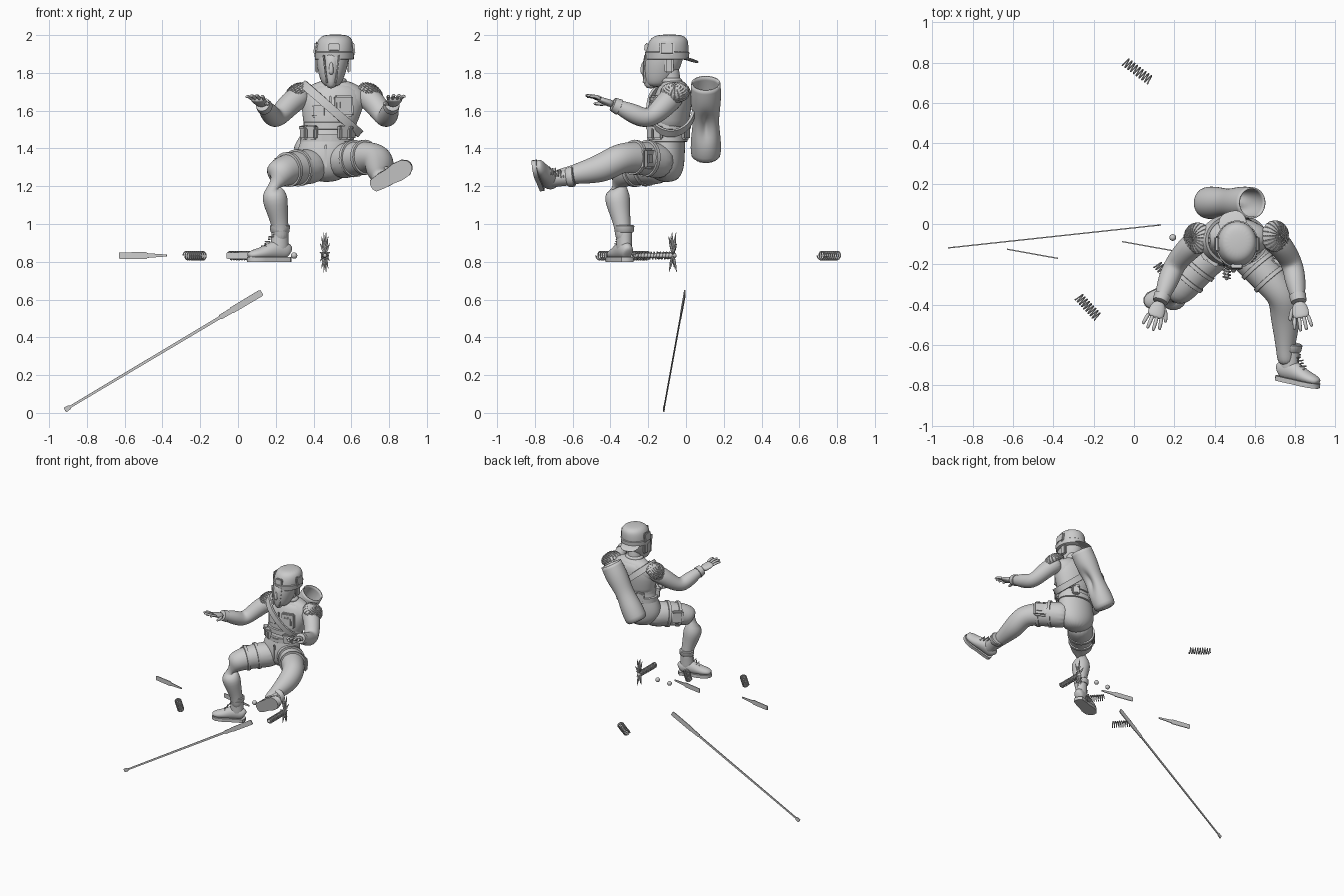
import bpy, bmesh, math
from mathutils import Vector as V, Matrix

def add(name, bm, sub=0, angle=40):
    bmesh.ops.recalc_face_normals(bm, faces=bm.faces)
    me = bpy.data.meshes.new(name)
    bm.to_mesh(me); bm.free()
    ob = bpy.data.objects.new(name, me)
    bpy.context.collection.objects.link(ob)
    if sub:
        m = ob.modifiers.new("smooth", 'SUBSURF'); m.levels = m.render_levels = sub
    bpy.ops.object.select_all(action='DESELECT')
    ob.select_set(True); bpy.context.view_layer.objects.active = ob
    if sub:
        bpy.ops.object.shade_smooth()
    else:
        bpy.ops.object.shade_smooth_by_angle(angle=math.radians(angle))
    return ob

def loft(name, secs, axis=None, ref=(0, 0, 1), n=16, sub=2, caps=(1, 1), mat=None):
    """Tube through sections (x, y, z, half width[, half depth])."""
    bm, rings, P = bmesh.new(), [], [V(s[:3]) for s in secs]
    for i, s in enumerate(secs):
        t = V(axis) if axis else P[min(i + 1, len(P) - 1)] - P[max(i - 1, 0)]
        t.normalize()
        r = V(ref) if abs(t.dot(V(ref))) < .95 else V((0, 1, 0))
        u = r.cross(t).normalized(); w = t.cross(u)
        a, b = s[3], s[-1]
        rings.append([bm.verts.new(P[i] + u * a * math.cos(k * math.tau / n) + w * b * math.sin(k * math.tau / n))
                      for k in range(n)])
    for p, q in zip(rings, rings[1:]):
        for k in range(n):
            bm.faces.new((p[k], p[(k + 1) % n], q[(k + 1) % n], q[k]))
    if caps[0]: bm.faces.new(rings[0][::-1])
    if caps[1]: bm.faces.new(rings[-1])
    if mat: bm.transform(mat)
    return add(name, bm, sub)

def body(name, secs, **k):
    return loft(name, secs, axis=(0, 0, 1), ref=(0, 1, 0), **k)

def box(name, c, size, rot=(0, 0, 0), bev=.008, mat=None):
    bm = bmesh.new()
    bmesh.ops.create_cube(bm, size=1)
    bm.transform(Matrix.Diagonal((*size, 1)))
    bmesh.ops.bevel(bm, geom=bm.edges[:], offset=bev, segments=2, affect='EDGES')
    R = Matrix.Rotation(rot[2], 4, 'Z') @ Matrix.Rotation(rot[1], 4, 'Y') @ Matrix.Rotation(rot[0], 4, 'X')
    bm.transform(Matrix.Translation(c) @ R)
    if mat: bm.transform(mat)
    return add(name, bm)

def band(name, c, axis, r, w, r2=None):
    a = V(axis).normalized() * w / 2; c = V(c)
    return loft(name, [(*(c - a), r - .006), (*(c - a * .9), r), (*(c + a * .9), r2 or r), (*(c + a), (r2 or r) - .006)],
                axis=a, n=24, sub=0)

def plate(name, prof, start, end, th=.006):
    """Flat mirrored outline (distance, half width) standing in a vertical plane."""
    start = V(start); d = (V(end) - start).normalized()
    nrm = d.cross(V((0, 0, 1))).normalized(); up = nrm.cross(d)
    pts = [start + d * s + up * w for s, w in prof] + [start + d * s - up * w for s, w in prof[::-1]]
    bm = bmesh.new()
    f = bm.faces.new([bm.verts.new(p - nrm * th / 2) for p in pts])
    e = bmesh.ops.extrude_face_region(bm, geom=[f])
    bmesh.ops.translate(bm, vec=nrm * th, verts=[v for v in e['geom'] if isinstance(v, bmesh.types.BMVert)])
    return add(name, bm, angle=20)

def spring(name, a, b, r=.022, turns=9):
    a, b = V(a), V(b); d = (b - a).normalized()
    s = d.cross(V((0, 0, 1))).normalized(); u = s.cross(d); N = turns * 14
    pts = [a.lerp(b, i / N) + s * r * math.cos(i * math.tau / 14) + u * r * math.sin(i * math.tau / 14) for i in range(N + 1)]
    return loft(name, [(*p, .0038) for p in pts], ref=d, n=6, sub=0)

# torso, vest, neck
body("torso", [(.47, -.10, 1.22, .06, .05), (.46, -.11, 1.28, .14, .10), (.455, -.11, 1.36, .155, .105),
    (.47, -.098, 1.45, .135, .095), (.485, -.088, 1.52, .128, .088), (.50, -.08, 1.60, .158, .097),
    (.505, -.07, 1.67, .185, .097), (.51, -.06, 1.725, .15, .078), (.51, -.07, 1.765, .065, .055)], n=20)
body("vest", [(.485, -.088, 1.505, .125, .09), (.485, -.088, 1.51, .137, .098), (.495, -.082, 1.58, .155, .106),
    (.503, -.073, 1.65, .172, .107), (.508, -.065, 1.71, .15, .092), (.51, -.065, 1.75, .09, .07)], n=24, sub=1)
body("collar", [(.508, -.075, 1.735, .08, .065), (.508, -.08, 1.77, .068, .06), (.506, -.085, 1.775, .05, .05)], n=20, sub=1)
body("neck", [(.508, -.07, 1.71, .055), (.505, -.085, 1.78, .052), (.505, -.09, 1.85, .055)])
for i, (z, x, a) in enumerate([(1.455, .47, .142), (1.52, .485, .138)]):
    body(f"belt_{i}", [(x, -.095, z - .02, a - .004, .098), (x, -.095, z - .018, a, .103),
                       (x, -.095, z + .018, a, .103), (x, -.095, z + .02, a - .004, .098)], n=32, sub=0)
for i, t in enumerate([-150, -125, -55, -30, 60, 120]):
    a = math.radians(t)
    box(f"belt_pouch_{i}", (.475 + .14 * math.cos(a), -.095 + .104 * math.sin(a), 1.485), (.055, .035, .075), (0, 0, a + math.pi / 2))
    box(f"pouch_flap_{i}", (.475 + .146 * math.cos(a), -.095 + .11 * math.sin(a), 1.51), (.06, .032, .02), (0, 0, a + math.pi / 2), .005)
box("belt_buckle", (.47, -.198, 1.455), (.05, .015, .035), bev=.005)
box("vest_zip", (.488, -.182, 1.60), (.012, .012, .16), (.07, 0, 0), .004)
box("chest_pocket", (.56, -.168, 1.625), (.10, .03, .11), (-.05, 0, .25))
box("chest_pocket_panel", (.564, -.184, 1.62), (.06, .016, .065), (-.05, 0, .25), .006)
box("small_chest_pocket", (.43, -.168, 1.60), (.075, .025, .07), (-.05, 0, -.25))
box("trouser_fly", (.465, -.208, 1.36), (.014, .014, .12), bev=.004)

# sash running from one shoulder to the opposite hip
bm = bmesh.new(); nrm = V((.889, 0, 1)).normalized() * .022; prs = []
for i in range(40):
    t = i * math.tau / 40
    c = V((.495 + .148 * math.cos(t), -.08 + .122 * math.sin(t), 1.61 - .13 * math.cos(t)))
    o = V((math.cos(t), math.sin(t), -.6 * math.cos(t))) * .007
    prs.append([bm.verts.new(c + p) for p in (nrm - o, nrm + o, -nrm + o, -nrm - o)])
for i in range(40):
    for k in range(4):
        bm.faces.new((prs[i][k], prs[i][(k + 1) % 4], prs[(i + 1) % 40][(k + 1) % 4], prs[(i + 1) % 40][k]))
add("sash", bm)

# head, mask and backward cap
body("head", [(.495, -.155, 1.725, .035, .045), (.496, -.145, 1.755, .06, .075), (.498, -.13, 1.82, .08, .10),
    (.503, -.115, 1.89, .09, .108), (.508, -.10, 1.96, .078, .09), (.51, -.10, 1.985, .03, .03)])
body("face_mask", [(.493, -.185, 1.715, .018, .03), (.493, -.185, 1.75, .036, .045), (.494, -.175, 1.82, .048, .062),
    (.496, -.17, 1.88, .055, .06), (.498, -.16, 1.91, .05, .05)], n=10, sub=1)
for s in (-1, 1):
    box(f"mask_rib_{s}", (.494 + s * .032, -.217, 1.82), (.008, .018, .15), (0, s * .13, s * .4), .003)
    box(f"ear_guard_{s}", (.502 + s * .084, -.09, 1.84), (.02, .05, .08), (0, 0, 0), .008)
body("mask_nose", [(.493, -.225, 1.79, .012, .012), (.493, -.23, 1.81, .015, .015), (.494, -.226, 1.86, .008, .01)], n=10)
body("cap", [(.508, -.10, 1.875, .096, .108), (.51, -.10, 1.90, .102, .115), (.513, -.095, 1.95, .10, .11),
    (.515, -.09, 1.985, .088, .098), (.516, -.088, 2.004, .055, .06)], n=20)
body("cap_band", [(.51, -.10, 1.87, .098, .11), (.51, -.10, 1.873, .103, .115), (.511, -.10, 1.908, .106, .118), (.511, -.10, 1.912, .10, .112)], n=28, sub=0)
for s in (-1, 1):
    box(f"cap_flap_{s}", (.51 + s * .098, -.10, 1.93), (.02, .08, .07), (0, -s * .12, 0), .008)
box("cap_front_badge", (.508, -.21, 1.935), (.06, .02, .045), (-.15, 0, 0), .006)
loft("cap_brim", [(.495, -.03, 1.882, .07, .008), (.488, .01, 1.874, .075, .008), (.478, .045, 1.862, .06, .007), (.473, .062, 1.855, .03, .005)], n=14)

# arms, quilted shoulder pads and hands
arms = {"right": [(.36, -.06, 1.69, .06), (.29, -.10, 1.655, .066), (.225, -.17, 1.58, .056), (.193, -.22, 1.555, .053),
                  (.17, -.28, 1.585, .054), (.145, -.345, 1.615, .04), (.13, -.385, 1.633, .03)],
        "left": [(.65, -.05, 1.69, .06), (.715, -.09, 1.655, .066), (.765, -.16, 1.58, .056), (.788, -.21, 1.555, .053),
                 (.80, -.28, 1.585, .054), (.81, -.345, 1.615, .04), (.817, -.385, 1.633, .03)]}
for side, secs in arms.items():
    sg = 1 if side == "right" else -1           # thumb side
    loft(side + "_arm", secs)
    w, pv = V(secs[-1][:3]), V(secs[-2][:3])
    band(side + "_glove_cuff", w * .6 + pv * .4, w - pv, .043, .04, .038)
    c = V((.315, -.07, 1.69) if sg > 0 else (.70, -.06, 1.69))
    bm = bmesh.new()
    bmesh.ops.create_uvsphere(bm, u_segments=20, v_segments=14, radius=1)
    bmesh.ops.delete(bm, geom=[v for v in bm.verts if v.co.z < -.25], context='VERTS')
    bm.transform(Matrix.Translation(c) @ Matrix.Rotation(-sg * .6, 4, 'Y') @ Matrix.Diagonal((.072, .075, .05, 1)))
    bmesh.ops.inset_individual(bm, faces=bm.faces[:], thickness=.003, depth=.004)
    add(side + "_shoulder_pad", bm)
    d = V((-.32 if sg > 0 else .15, -.88, .32)).normalized()
    s = d.cross(V((0, 0, 1))).normalized() * -sg   # towards the thumb
    k = s.cross(d).normalized() * sg
    if k.z < 0: k = -k
    if s.x * sg < 0: s = -s
    loft(side + "_palm", [(*w, .028, .022), (*(w + d * .035), .042, .019), (*(w + d * .07), .044, .017), (*(w + d * .09), .036, .012)], n=12)
    for i in range(4):
        o = (i - 1.5) * .022; L = (.065, .08, .078, .066)[i]
        b = w + d * .075 - s * o
        f = (d - s * o * 5).normalized()
        loft(f"{side}_finger_{i}", [(*b, .0105), (*(b + f * L * .5 + k * .008), .0105), (*(b + f * L * .9 - k * .002), .009), (*(b + f * L - k * .006), .006)], n=8, sub=1)
    b = w + d * .025 + s * .025
    loft(side + "_thumb", [(*b, .014), (*(b + s * .02 + d * .02 - k * .012), .013), (*(b + s * .032 + d * .05 - k * .022), .010), (*(b + s * .033 + d * .062 - k * .025), .006)], n=8, sub=1)

# legs with straps
legs = {"right": [(.44, -.10, 1.31, .10), (.33, -.20, 1.30, .094), (.245, -.30, 1.285, .084), (.195, -.355, 1.25, .08),
                  (.187, -.37, 1.18, .08), (.205, -.355, 1.08, .06), (.225, -.335, .99, .043), (.225, -.33, .9, .045)],
        "left": [(.51, -.10, 1.32, .10), (.60, -.19, 1.345, .094), (.695, -.30, 1.355, .084), (.745, -.36, 1.345, .08),
                 (.752, -.44, 1.295, .08), (.752, -.55, 1.27, .06), (.75, -.635, 1.255, .044), (.757, -.70, 1.24, .045)]}
for side, secs in legs.items():
    P = [V(s[:3]) for s in secs]
    loft(side + "_leg", secs)
    for i, f in enumerate((.15, .75)):
        band(f"{side}_thigh_strap_{i}", P[1].lerp(P[2], f), P[2] - P[1], .1 - .009 * f, .022)
box("thigh_pouch", (.715, -.20, 1.345), (.03, .10, .11), (0, 0, .75 + .3), .012)
box("thigh_pouch_panel", (.73, -.195, 1.345), (.02, .055, .06), (0, 0, 1.05), .008)
box("right_thigh_pouch", (.22, -.205, 1.30), (.03, .09, .10), (0, 0, -.85), .012)

# boots, built flat then placed: local x = toe, local z = up the leg
def boot(name, origin, toe, up):
    x = V(toe).normalized(); y = V(up).cross(x).normalized(); z = x.cross(y)
    M = Matrix.Translation(origin) @ Matrix((x, y, z)).transposed().to_4x4()
    loft(name + "_foot", [(-.056, 0, .045, .02, .028), (-.045, 0, .055, .036, .045), (0, 0, .065, .041, .055), (.05, 0, .058, .043, .048),
        (.10, 0, .044, .047, .034), (.15, 0, .038, .044, .027), (.175, 0, .033, .028, .018), (.18, 0, .03, .012, .01)], mat=M)
    loft(name + "_shaft", [(0, 0, .04, .04, .05), (.002, 0, .09, .041, .05), (.0, 0, .14, .042, .046), (0, 0, .185, .046, .048)],
         axis=(0, 0, 1), ref=(1, 0, 0), mat=M)
    for nm, zs, g in (("cuff", (.155, .16, .19, .195), 0), ("sole", (0, .004, .022, .026), 1)):
        if g:
            bm = bmesh.new()
            half = [(-.06, .015), (-.048, .034), (0, .041), (.05, .042), (.10, .05), (.15, .046), (.176, .028), (.185, .01)]
            f = bm.faces.new([bm.verts.new((a, b, 0)) for a, b in half] + [bm.verts.new((a, -b, 0)) for a, b in half[::-1]])
            e = bmesh.ops.extrude_face_region(bm, geom=[f])
            bmesh.ops.translate(bm, vec=(0, 0, .024), verts=[v for v in e['geom'] if isinstance(v, bmesh.types.BMVert)])
            bm.transform(M); add(name + "_sole", bm)
        else:
            loft(name + "_cuff", [(0, 0, q, r, r) for q, r in zip(zs, (.046, .051, .054, .048))], axis=(0, 0, 1), ref=(1, 0, 0), n=24, sub=0, mat=M)
    for i in range(6):
        t = i / 5
        box(f"{name}_lace_{i}", (.092 - .052 * t, 0, .082 + .062 * t), (.008, .05, .008), (0, .5, .2 * (-1) ** i), .003, M)

boot("right_boot", (.222, -.327, .80), (-.93, -.37, 0), (0, 0, 1))
boot("left_boot", (.757, -.783, 1.225), (.84, -.18, .48), (.0, 1, .06))

# rolled bag on the back: open, hollow, dented in the middle
a, b = V((.35, .105, 1.345)), V((.585, .105, 1.745))
rr = [.078, .081, .081, .078, .073, .070, .073, .078, .081, .081, .078]
bag = loft("back_roll", [(*a.lerp(b, i / 10), r) for i, r in enumerate(rr)], ref=(0, 1, 0), n=24, sub=1, caps=(1, 0))
dent = V((.535, .105, 1.50)); ax = (b - a).normalized()
for v in bag.data.vertices:
    q = v.co - dent; h = q.dot(ax)
    inward = (a + ax * (v.co - a).dot(ax)) - v.co
    v.co += inward * .75 * math.exp(-(h / .07) ** 2 - ((q - ax * h).length / .04) ** 2)
m = bag.modifiers.new("wall", 'SOLIDIFY'); m.thickness = .008; m.offset = -1

# long pole and two flat picks
plate("long_pole", [(0, .010), (.004, .014), (.03, .012), (.034, .006), (.5, .007), (.96, .008), (.965, .013), (1.03, .014),
                    (1.035, .017), (1.21, .018), (1.22, .014)], (-.917, -.118, .015), (.13, -.005, .64))
for i, (x, y) in enumerate([(-.63, -.125), (-.06, -.087)]):
    plate(f"pick_{i}", [(0, .014), (.005, .017), (.145, .018), (.155, .012), (.20, .009), (.257, .005)], (x, y, .833), (x + .25, y - .045, .833))

# springs and loose balls
spring("spring_0", (-.045, .805, .833), (.08, .712, .833))
spring("spring_1", (-.275, -.36, .833), (-.18, -.462, .833))
spring("spring_2", (.115, -.20, .833), (.205, -.30, .833))
for i, x in enumerate((.192, .297)):
    bm = bmesh.new()
    bmesh.ops.create_uvsphere(bm, u_segments=16, v_segments=10, radius=.017)
    bm.transform(Matrix.Translation((x, -.067, .833)))
    add(f"ball_{i}", bm)

# spiky burst on a coiled handle
spring("burst_handle", (.46, -.27, .833), (.46, -.075, .833), .018, 12)
loft("burst_core", [(.46, -.28, .833, .01), (.46, -.26, .833, .014), (.46, -.09, .833, .013), (.46, -.06, .833, .016), (.46, -.05, .833, .008)], n=10, sub=1)
for i in range(14):
    t = i * math.tau / 14
    p = V((.46 + .028 * math.cos(t), -.07 + .022 * math.sin(i * 2.4), .85 + .108 * math.sin(t)))
    o = V((.46, -.07, .842))
    loft(f"burst_spike_{i}", [(*o, .007), (*o.lerp(p, .5), .007), (*p, .0012)], ref=(1, 0, 0), n=6, sub=0)
